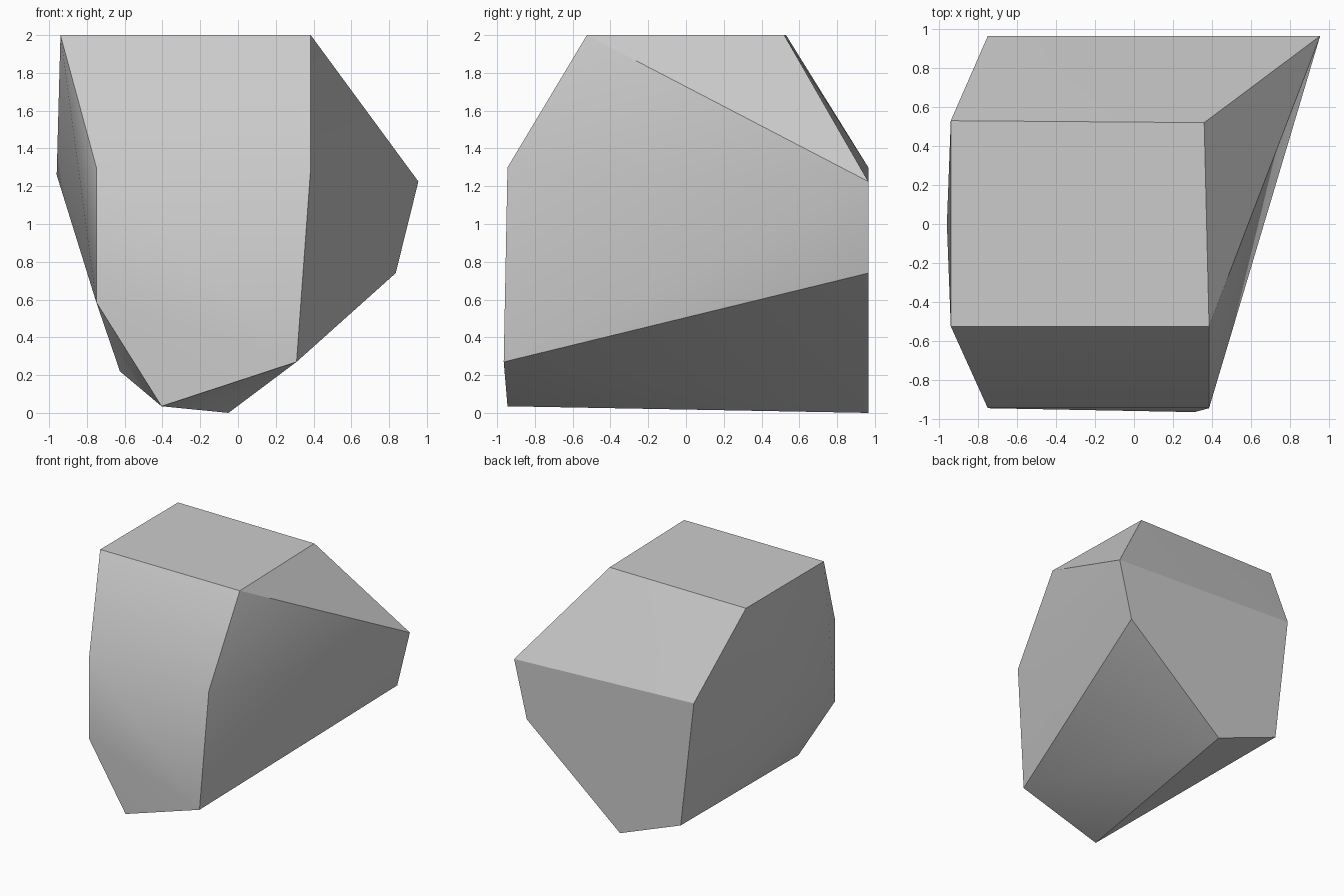
import bpy
import bmesh
import math

default_cube = bpy.data.objects.get("Cube")
if default_cube:
    bpy.data.objects.remove(default_cube, do_unlink=True)


def make_material(name, colour):
    material = bpy.data.materials.new(name)
    material.use_nodes = True
    material.diffuse_color = colour
    shader = next(n for n in material.node_tree.nodes if n.type == "BSDF_PRINCIPLED")
    shader.inputs["Base Color"].default_value = colour
    return material


def hull_object(name, points, material):
    """Wrap the corner points in a faceted convex skin."""
    bm = bmesh.new()
    for point in points:
        bm.verts.new(point)
    bmesh.ops.convex_hull(bm, input=bm.verts[:])
    # Merge triangles that lie in one facet
    bmesh.ops.dissolve_limit(bm, angle_limit=math.radians(0.5),
                             verts=bm.verts[:], edges=bm.edges[:])
    bmesh.ops.recalc_face_normals(bm, faces=bm.faces[:])
    mesh = bpy.data.meshes.new(name)
    bm.to_mesh(mesh)
    bm.free()
    mesh.materials.append(material)
    obj = bpy.data.objects.new(name, mesh)
    bpy.context.collection.objects.link(obj)
    bpy.ops.object.select_all(action="DESELECT")
    obj.select_set(True)
    bpy.context.view_layer.objects.active = obj
    bpy.ops.object.shade_smooth_by_angle(angle=math.radians(30))
    return obj


# Flat top, seen from above (x, y)
top = [(x, y, 2) for x, y in
       [(-0.94, -0.525), (0.385, -0.525), (0.36, 0.52), (-0.94, 0.53)]]

# Upright front facet (x, z)
front = [(x, -0.945, z) for x, z in
         [(-0.75, 1.3), (0.385, 1.3), (-0.405, 0.035), (-0.75, 0.585)]]

# Upright back facet (x, z)
back = [(x, 0.965, z) for x, z in
        [(0.955, 1.225), (0.835, 0.74), (-0.05, 0), (-0.625, 0.22), (-0.75, 1.3)]]

# Slight bulges on the front foot and the right flank
bulges = [(0.31, -0.965, 0.27), (-0.96, 0, 1.26)]

stone_grey = make_material("stone grey", (0.6, 0.6, 0.6, 1))
hull_object("rock", top + front + back + bulges, stone_grey)
